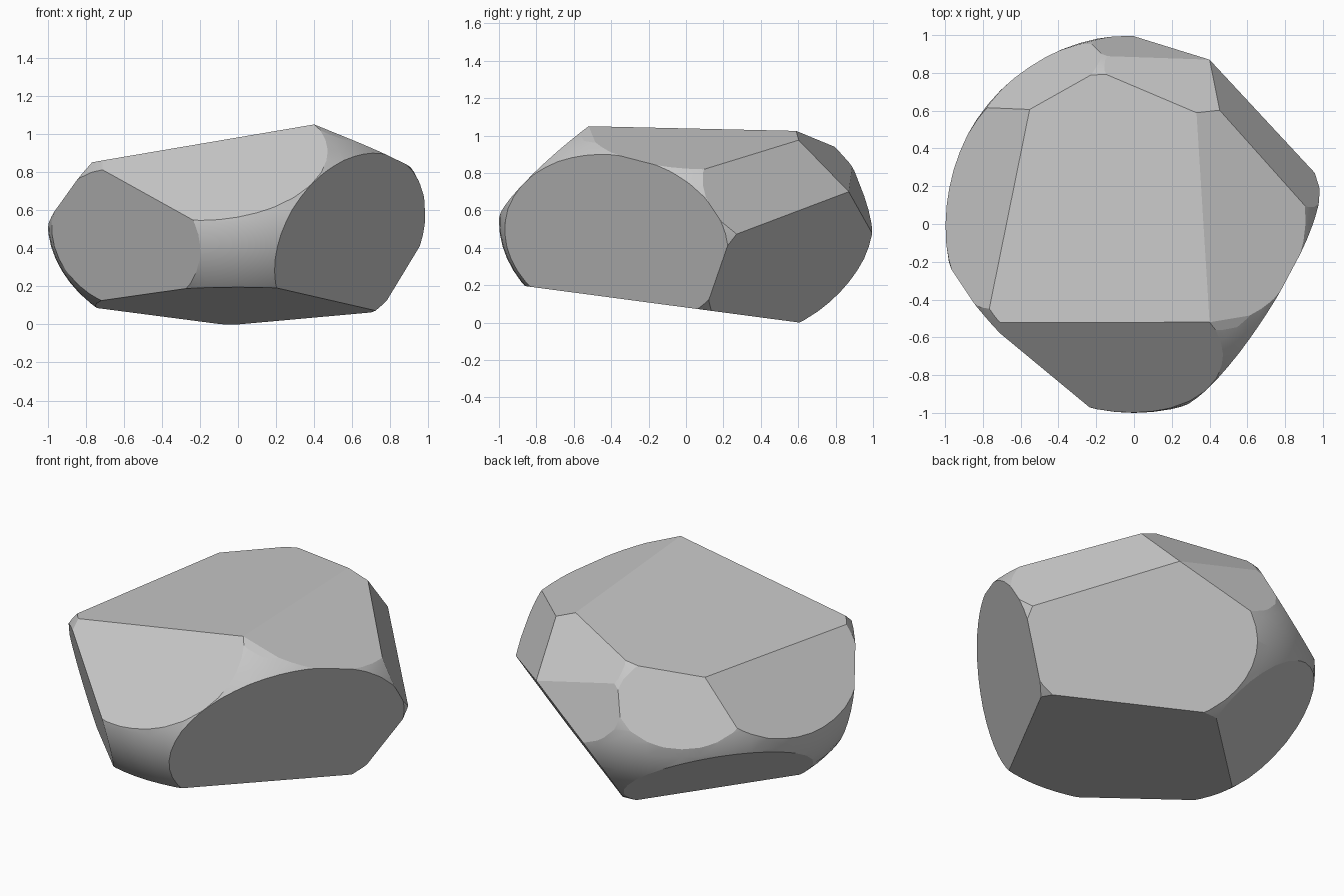
import bpy
import bmesh
from mathutils import Vector, Matrix

cube = bpy.data.objects.get("Cube")
if cube:
    bpy.data.objects.remove(cube, do_unlink=True)

# Stone colour
stone = bpy.data.materials.new("stone_grey")
stone.use_nodes = True
grey = (0.58, 0.58, 0.58, 1)
stone.diffuse_color = grey
stone.node_tree.nodes["Principled BSDF"].inputs["Base Color"].default_value = grey

# Corner points shared by several chipped facets
front_left_peak = (-0.78, -0.52, 0.85)
front_right_peak = (0.40, -0.52, 1.05)
back_peak = (-0.19, 0.81, 0.934)
back_right_corner = (0.40, 0.87, 0.70)
right_corner = (0.72, -0.46, 0.92)

# Each chip: a point on the facet and its outward direction
chips = {
    "top": (front_right_peak, (-0.17, 0.012, 1)),
    "right_shoulder": (front_right_peak, (0.37, 0.044, 0.93)),
    "front_slope": (front_right_peak, (-0.091, -0.47, 0.537)),
    "front_right_chip": (front_right_peak, (0.29, -0.23, 0.62)),
    "front_left": (front_left_peak, (-0.219, -0.215, -0.074)),
    "left": (front_left_peak, (-0.324, 0.059, 0.295)),
    "right_flank": (right_corner, (0.155, -0.098, -0.06)),
    "back_right_upper": (back_right_corner, (0.195, 0.143, 0.101)),
    "back_right_lower": (back_right_corner, (0.174, 0.232, -0.186)),
    "back_top": (back_right_corner, (0.046, 0.175, 0.161)),
    "back": (back_right_corner, (0.024, 0.2, 0.069)),
    "back_left": (back_peak, (-0.05, 0.075, 0.048)),
    "lower_left": ((-0.12, 0.57, 0.005), (-0.294, 0.241, -0.44)),
    "bottom": ((0, 0, 0.081), (0, -0.133, -1)),
}


def chip_off(bm, point, direction):
    """Slice away everything beyond a plane and cap the cut with a flat face."""
    cut = bmesh.ops.bisect_plane(
        bm, geom=bm.verts[:] + bm.edges[:] + bm.faces[:], dist=1e-5,
        plane_co=Vector(point), plane_no=Vector(direction).normalized(),
        clear_outer=True)
    rim = [e for e in bm.edges if e.is_boundary]
    for edge in rim:
        edge.smooth = False
    filled = bmesh.ops.holes_fill(bm, edges=rim, sides=0)
    for face in filled["faces"]:
        face.smooth = False


# Rounded pebble, flattened in height
bm = bmesh.new()
bmesh.ops.create_uvsphere(
    bm, u_segments=64, v_segments=32, radius=1,
    matrix=Matrix.Translation((0, 0, 0.54)) @ Matrix.Diagonal((1, 1, 0.68, 1)))
for face in bm.faces:
    face.smooth = True

# Chip the facets
for point, direction in chips.values():
    chip_off(bm, point, direction)

# Rest on the ground
lowest = min(v.co.z for v in bm.verts)
bmesh.ops.translate(bm, verts=bm.verts[:], vec=(0, 0, -lowest))
bmesh.ops.recalc_face_normals(bm, faces=bm.faces[:])

mesh = bpy.data.meshes.new("rock")
bm.to_mesh(mesh)
bm.free()
mesh.materials.append(stone)
rock = bpy.data.objects.new("rock", mesh)
bpy.context.collection.objects.link(rock)
